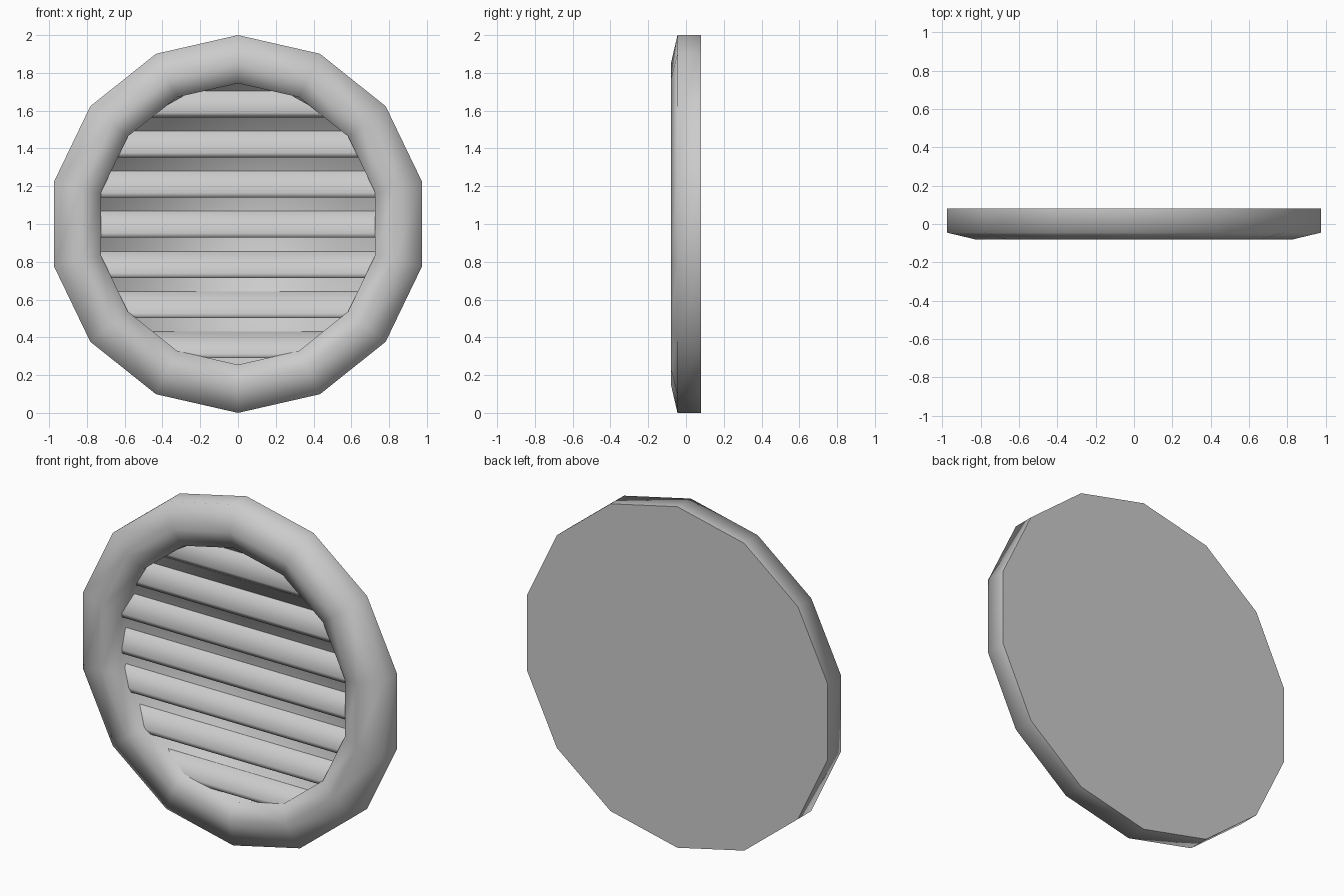
import bpy, bmesh, math

if "Cube" in bpy.data.objects:
    bpy.data.objects.remove(bpy.data.objects["Cube"])

SIDES = 14
grey = bpy.data.materials.new("light grey")
grey.diffuse_color = (0.6, 0.6, 0.6, 1)
grey.use_nodes = True
grey.node_tree.nodes["Principled BSDF"].inputs["Base Color"].default_value = grey.diffuse_color


def finish(bm, name):
    bmesh.ops.recalc_face_normals(bm, faces=bm.faces[:])
    for f in bm.faces:
        f.smooth = True
    me = bpy.data.meshes.new(name)
    bm.to_mesh(me)
    bm.free()
    me.materials.append(grey)
    ob = bpy.data.objects.new(name, me)
    bpy.context.collection.objects.link(ob)
    return ob


def half_width(z, r):
    # half width of the 14-sided opening at height z
    apothem = r * math.cos(math.pi / SIDES)
    w = r
    for k in range(SIDES):
        a = 2 * math.pi * (k + 0.5) / SIDES
        if math.sin(a) > 0.01:
            w = min(w, (apothem - (z - 1) * math.cos(a)) / math.sin(a))
    return max(w, 0.02)


# round frame with recessed panel: (radius, y) profile spun round the y axis
profile = [(1, 0.08), (1, -0.045), (0.85, -0.08), (0.745, -0.045), (0.745, 0.0)]
bm = bmesh.new()
rings = []
for r, y in profile:
    rings.append([bm.verts.new((r * math.sin(2 * math.pi * k / SIDES), y,
                                1 + r * math.cos(2 * math.pi * k / SIDES)))
                  for k in range(SIDES)])
for a, b in zip(rings, rings[1:]):
    for k in range(SIDES):
        j = (k + 1) % SIDES
        bm.faces.new((a[k], a[j], b[j], b[k]))
back = bm.faces.new(rings[0])
bm.faces.new(rings[-1])
for e in back.edges:
    e.smooth = False
finish(bm, "frame")

# seven sloping louvre slats: (drop below top, y) cross-section
section = [(0, 0.005), (0, -0.005), (0.115, -0.04), (0.14, -0.035), (0.14, 0.005)]
for i in range(7):
    top = 1.705 - i * 0.2125
    bm = bmesh.new()
    ends = []
    for s in (-1, 1):
        ends.append([bm.verts.new((s * half_width(top - d, 0.76), y, top - d))
                     for d, y in section])
    n = len(section)
    for k in range(n):
        j = (k + 1) % n
        bm.faces.new((ends[0][k], ends[0][j], ends[1][j], ends[1][k]))
    for e in ends:
        f = bm.faces.new(e)
        for edge in f.edges:
            edge.smooth = False
    finish(bm, "slat_%d" % (i + 1))
